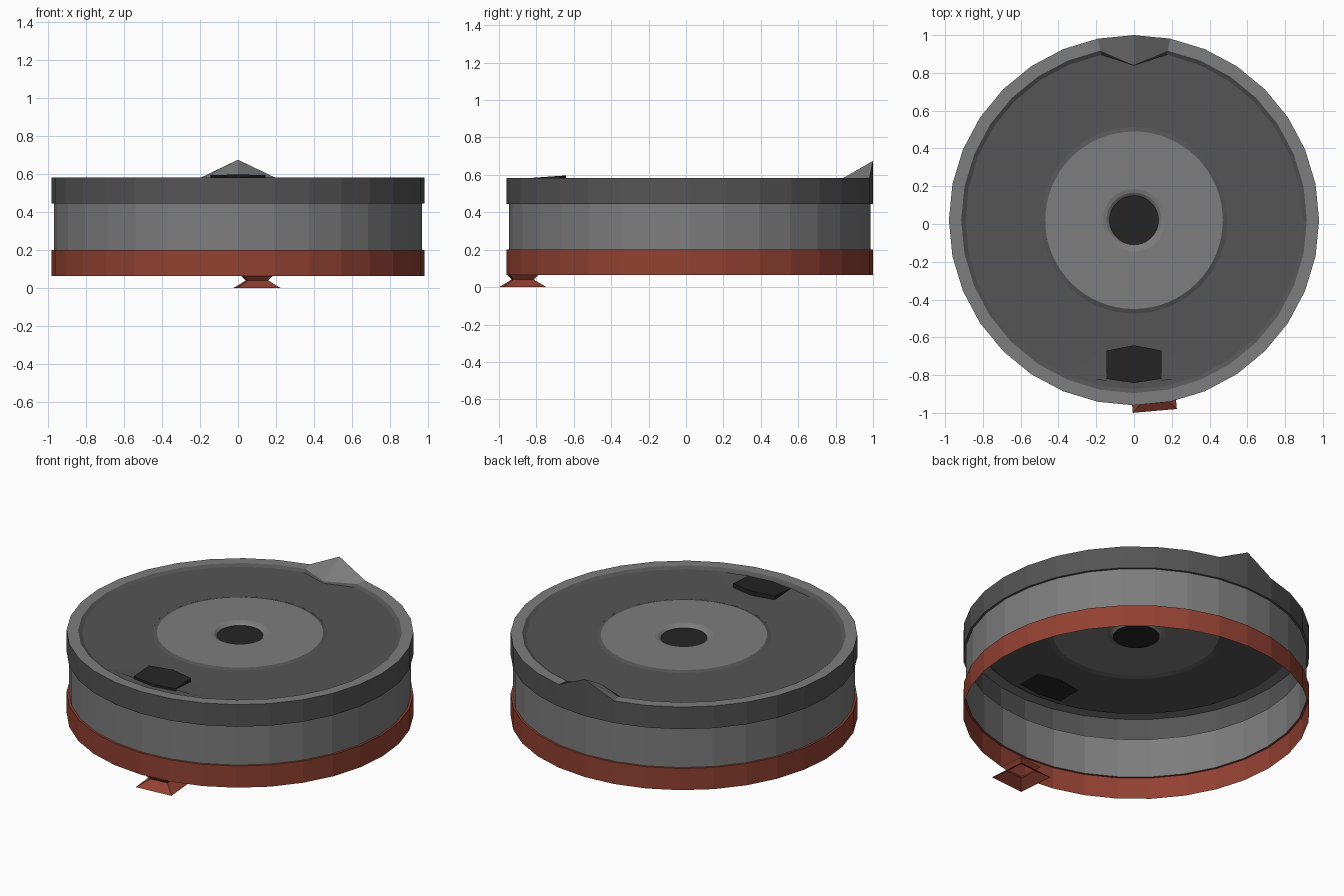
import bpy, bmesh, math
from mathutils import Matrix

if "Cube" in bpy.data.objects:
    bpy.data.objects.remove(bpy.data.objects["Cube"])

CY = 0.02  # the round body sits slightly behind centre, the foot sticks out in front


def material(name, rgb):
    m = bpy.data.materials.new(name)
    m.diffuse_color = (*rgb, 1)
    m.use_nodes = True
    m.node_tree.nodes["Principled BSDF"].inputs["Base Color"].default_value = m.diffuse_color
    return m


LIGHT = material("light_grey", (0.205, 0.205, 0.205))
DARK = material("dark_grey", (0.09, 0.09, 0.09))
BLACK = material("black", (0.018, 0.018, 0.018))
RED = material("rust_red", (0.29, 0.053, 0.032))


def finish(name, bm, mats):
    me = bpy.data.meshes.new(name)
    bm.to_mesh(me)
    bm.free()
    for m in mats:
        me.materials.append(m)
    ob = bpy.data.objects.new(name, me)
    bpy.context.collection.objects.link(ob)
    return ob


def lathe(name, profile, mats, sides=32, seg_mats=None, loc=(0, CY), start=90, cap=None):
    """Spin an (r, z) profile; seg_mats picks a material per profile segment."""
    bm = bmesh.new()
    rings = []
    for r, z in profile:
        ring = []
        for i in range(sides):
            a = math.radians(start) + math.tau * i / sides
            ring.append(bm.verts.new((loc[0] + r * math.cos(a), loc[1] + r * math.sin(a), z)))
        rings.append(ring)
    for k in range(len(rings) - 1):
        for i in range(sides):
            j = (i + 1) % sides
            f = bm.faces.new((rings[k][i], rings[k][j], rings[k + 1][j], rings[k + 1][i]))
            f.material_index = seg_mats[k] if seg_mats else 0
    if cap is not None:
        bm.faces.new(rings[-1]).material_index = cap
    return finish(name, bm, mats)


# Side bands: open shells stacked with small lips
lathe("lower_band", [(0.98, 0.065), (0.98, 0.2), (0.967, 0.2)], [RED])
lathe("middle_band", [(0.967, 0.2), (0.967, 0.445)], [LIGHT])
upper = lathe("upper_band",
              [(0.967, 0.445), (0.98, 0.445), (0.98, 0.583), (0.915, 0.583), (0.893, 0.57)],
              [DARK, LIGHT], seg_mats=[0, 0, 1, 0])

# Pointed tab: lift the rearmost rim corner and pull the inner one forward
for v in upper.data.vertices:
    if abs(v.co.x) < 0.001 and v.co.y > 0.5 and v.co.z > 0.5:
        if v.co.y > 0.98:
            v.co.z = 0.675
        else:
            v.co.y = 0.84

# Top plate with raised hub and shallow dished centre
lathe("top_plate", [(0.893, 0.57), (0.495, 0.57)], [DARK], sides=32)
hub = lathe("centre_hub",
            [(0.495, 0.569), (0.47, 0.577), (0.165, 0.577), (0.145, 0.572), (0.13, 0.56)],
            [LIGHT, DARK, BLACK], sides=64, seg_mats=[1, 0, 0, 0], cap=2)

# Slanted black button, passing through the plate
bm = bmesh.new()
outline = [(-0.145, -0.82), (0, -0.842), (0.145, -0.82), (0.145, -0.67), (0, -0.642), (-0.145, -0.67)]
low = [bm.verts.new((x, y, 0.564)) for x, y in outline]
top = [bm.verts.new((x, y, 0.583 + 0.014 * (y + 0.842) / 0.2)) for x, y in outline]
bm.faces.new(top)
bm.faces.new(low[::-1])
for i in range(6):
    j = (i + 1) % 6
    bm.faces.new((low[i], low[j], top[j], top[i]))
finish("button", bm, [BLACK])

# Low ramps either side of the button
bm = bmesh.new()
for s in (-1, 1):
    pts = [(0.34, -0.80, 0.5705), (0.145, -0.65, 0.5705), (0.145, -0.83, 0.581)]
    f = bm.faces.new([bm.verts.new((s * x, y, z)) for x, y, z in pts])
    f.normal_update()
    if f.normal.z < 0:
        f.normal_flip()
finish("button_ramps", bm, [DARK])

# Hollow waisted square foot, turned a few degrees
h = math.sqrt(2)
lathe("foot", [(0.117 * h, 0), (0.055 * h, 0.04), (0.078 * h, 0.068)], [RED],
      sides=4, loc=(0.1, -0.873), start=50)
